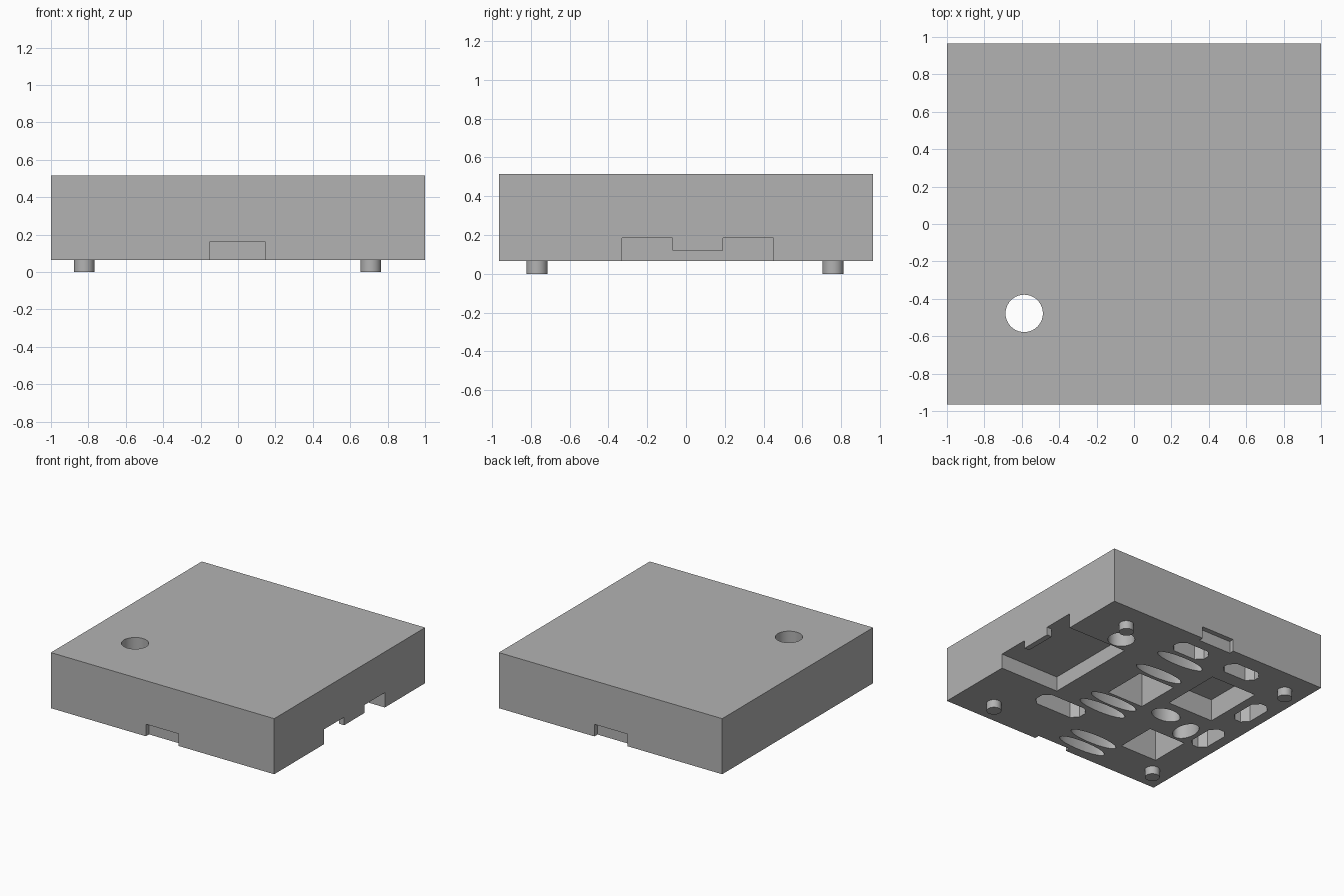
import bpy, bmesh, math

cube = bpy.data.objects.get("Cube")
if cube:
    bpy.data.objects.remove(cube, do_unlink=True)

grey = bpy.data.materials.new("plain_grey")
grey.use_nodes = True
grey.diffuse_color = (0.45, 0.45, 0.45, 1)
grey.node_tree.nodes["Principled BSDF"].inputs["Base Color"].default_value = (0.45, 0.45, 0.45, 1)

BASE, TOP = 0.065, 0.515
HALF_Y = 0.965
BELOW = BASE - 0.03


def prism(name, outline, z0, z1):
    """Upright solid from a counter-clockwise outline."""
    bm = bmesh.new()
    face = bm.faces.new([bm.verts.new((x, y, z0)) for x, y in outline])
    up = bmesh.ops.extrude_face_region(bm, geom=[face])
    moved = [g for g in up["geom"] if isinstance(g, bmesh.types.BMVert)]
    bmesh.ops.translate(bm, verts=moved, vec=(0, 0, z1 - z0))
    bmesh.ops.recalc_face_normals(bm, faces=bm.faces)
    mesh = bpy.data.meshes.new(name)
    bm.to_mesh(mesh)
    bm.free()
    mesh.materials.append(grey)
    obj = bpy.data.objects.new(name, mesh)
    bpy.context.collection.objects.link(obj)
    return obj


def rect(x0, x1, y0, y1):
    return [(x0, y0), (x1, y0), (x1, y1), (x0, y1)]


def ellipse(cx, cy, a, b, n=40):
    steps = [math.tau * i / n for i in range(n)]
    return [(cx + a * math.cos(t), cy + b * math.sin(t)) for t in steps]


def octagon(cx, cy, a, b, c=0.05):
    """Rectangle with chamfered corners."""
    pts = [(a, c - b), (a, b - c), (a - c, b), (c - a, b),
           (-a, b - c), (-a, c - b), (c - a, -b), (a - c, -b)]
    return [(cx + x, cy + y) for x, y in pts]


def smooth(obj):
    bpy.ops.object.select_all(action="DESELECT")
    obj.select_set(True)
    bpy.context.view_layer.objects.active = obj
    bpy.ops.object.shade_smooth_by_angle(angle=math.radians(30))


body = prism("cover_block", rect(-1, 1, -HALF_Y, HALF_Y), BASE, TOP)
cutters = []


def cut(outline, ceiling, floor=BELOW):
    cutters.append(prism("pocket_cutter", outline, floor, ceiling))


# side connector pocket and rectangular pockets
cut(rect(0.47, 1.1, -0.33, 0.45), 0.185)
cut(rect(-0.69, -0.28, 0.07, 0.57), 0.243)
cut(rect(-0.16, 0.165, -0.10, 0.265), 0.37)
cut(rect(-0.75, -0.42, -0.645, -0.315), 0.37)

# round hole through the top and blind round hole
cut(ellipse(-0.587, -0.478, 0.1, 0.1), TOP + 0.1, 0.3)
cut(ellipse(0.595, 0.563, 0.1, 0.1), 0.32)

# shallow notches front and back
for s in (-1, 1):
    ys = sorted((s * (HALF_Y - 0.04), s * (HALF_Y + 0.1)))
    cut(rect(-0.15, 0.145, *ys), 0.163)

# narrow lens slots
for x, y in ((0.055, 0.595), (0.055, 0.35), (0.047, -0.178),
             (0.047, -0.308), (-0.195, -0.7), (-0.195, -0.832)):
    cut(ellipse(x, y, 0.212, 0.055), 0.3)

# short oval holes
cut(ellipse(-0.378, -0.083, 0.12, 0.08), 0.3)
cut(ellipse(-0.645, -0.171, 0.08, 0.12), 0.3)

# chamfered slots
for x in (0.09, -0.397):
    cut(octagon(x, 0.762, 0.15, 0.075), 0.3)
for y in (0.345, -0.146):
    cut(octagon(-0.84, y, 0.075, 0.15), 0.3)
cut(octagon(0.305, -0.482, 0.21, 0.085), 0.3)

# carve the block, then drop the cutters
for c in cutters:
    m = body.modifiers.new("carve", "BOOLEAN")
    m.operation = "DIFFERENCE"
    m.solver = "EXACT"
    m.object = c
bpy.context.view_layer.update()
carved = bpy.data.meshes.new_from_object(body.evaluated_get(bpy.context.evaluated_depsgraph_get()))
body.modifiers.clear()
body.data = carved
carved.materials.clear()
carved.materials.append(grey)
for p in carved.polygons:
    p.material_index = 0
for c in cutters:
    bpy.data.objects.remove(c, do_unlink=True)
smooth(body)

# tab hanging in the mouth of the side pocket
prism("pocket_tab", rect(0.955, 1, -0.07, 0.19), 0.12, 0.185)

# four locating pegs
for x in (-0.822, 0.71):
    for y in (-0.768, 0.758):
        smooth(prism("locating_peg", ellipse(x, y, 0.055, 0.055, 32), 0, BASE))
